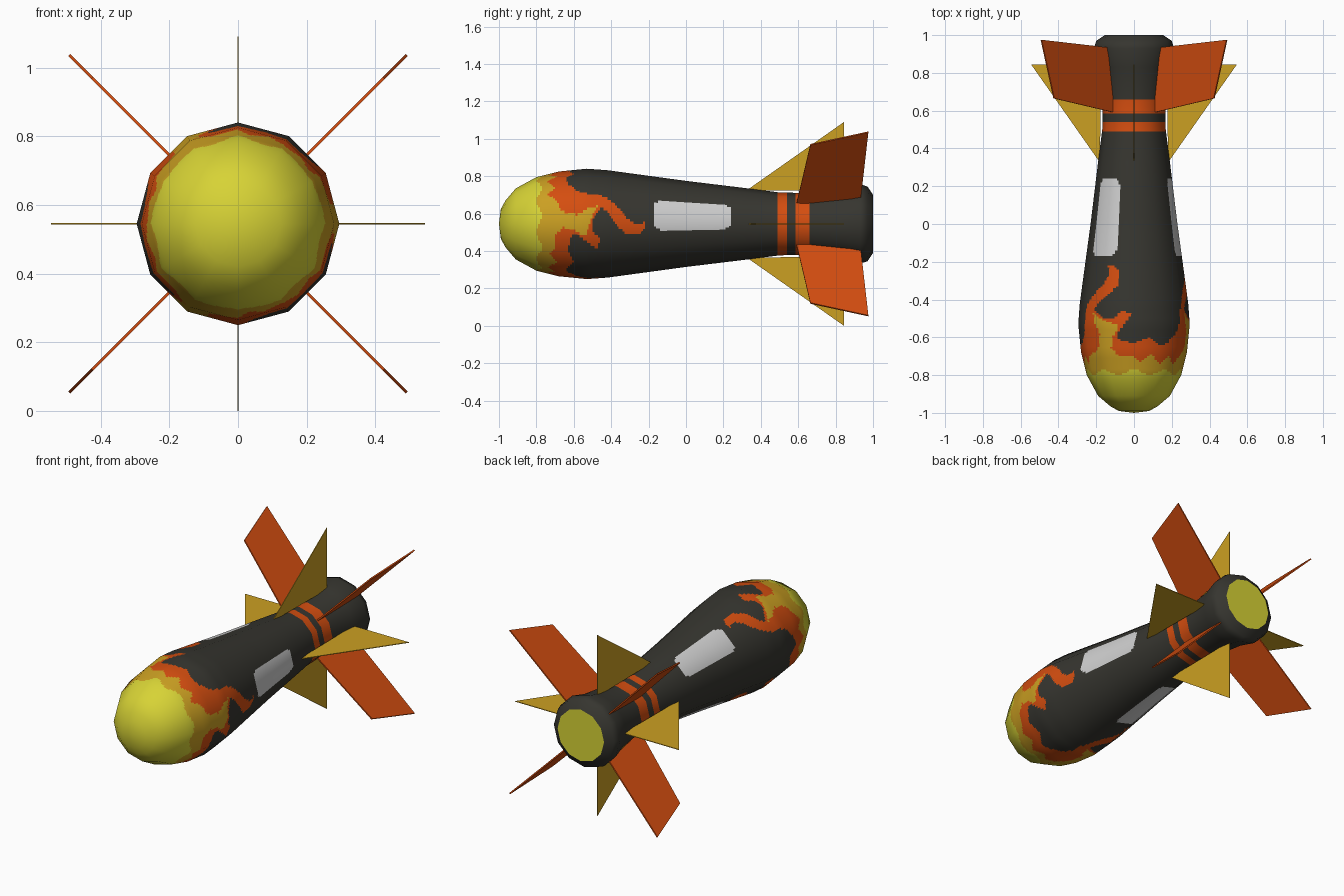
import bpy, bmesh, math
from mathutils import Vector, Matrix

if "Cube" in bpy.data.objects:
    bpy.data.objects.remove(bpy.data.objects["Cube"])

CZ = 0.545      # height of the long axis
SIDES, SUB = 12, 10


def material(name, rgb):
    m = bpy.data.materials.new(name)
    m.diffuse_color = (*rgb, 1)
    m.use_nodes = True
    m.node_tree.nodes["Principled BSDF"].inputs["Base Color"].default_value = m.diffuse_color
    return m


charcoal = material("charcoal", (0.037, 0.036, 0.029))
yellow = material("nose_yellow", (0.68, 0.65, 0.036))
gold = material("gold", (0.60, 0.35, 0.016))
orange = material("flame_orange", (0.66, 0.075, 0.005))
white = material("pale_grey", (0.62, 0.62, 0.62))

# Body profile: (y, radius)
PROFILE = [(-1, 0), (-.99, .08), (-.965, .125), (-.91, .19), (-.8, .25), (-.68, .28),
           (-.53, .295), (-.42, .287), (0, .23), (.33, .19), (.5, .168), (.65, .165),
           (.83, .185), (.93, .212), (.97, .2), (1, .155)]

# One flame tongue, repeated three times around: (angle in degrees, y)
FLAME = [(60, -.64), (50, -.63), (44, -.60), (38, -.58), (34, -.52), (32, -.45), (26, -.40),
         (18, -.36), (8, -.32), (2, -.29), (-1, -.26), (2, -.22), (-5, -.225), (-12, -.25),
         (-11, -.33), (3, -.385), (15, -.42), (18, -.46), (5, -.50), (-7, -.50), (-17, -.46),
         (-28, -.47), (-19, -.535), (-10, -.59), (-16, -.62), (-30, -.63), (-47, -.60),
         (-60, -.64), (-60, -.9), (60, -.9)]
CORE = [(60, -.74), (45, -.70), (38, -.74), (28, -.70), (14, -.66), (10, -.58), (18, -.52),
        (20, -.47), (10, -.50), (-2, -.52), (-14, -.54), (-6, -.60), (-4, -.66), (-14, -.70),
        (-30, -.70), (-38, -.73), (-50, -.69), (-60, -.74), (-60, -.9), (60, -.9)]


def radius(y):
    for (y0, r0), (y1, r1) in zip(PROFILE, PROFILE[1:]):
        if y <= y1:
            return r0 + (r1 - r0) * (y - y0) / (y1 - y0)
    return PROFILE[-1][1]


def inside(poly, a, y):
    hit = False
    for (a0, y0), (a1, y1) in zip(poly, poly[1:] + poly[:1]):
        if (y0 > y) != (y1 > y) and a < (a1 - a0) * (y - y0) / (y1 - y0) + a0:
            hit = not hit
    return hit


def paint(a, y):
    """Material slot on the body at angle a (degrees) and position y."""
    a = (a + 60) % 120 - 60
    if y < -.785 + .015 * math.sin(math.radians(a * 9)):
        return 1
    if y < -.2:
        return 2 if inside(CORE, a, y) else 3 if inside(FLAME, a, y) else 0
    if abs((a - 11) / 20) ** 6 + abs((y - .035) / .207) ** 6 < 1:
        return 4
    return 3 if .49 < y < .54 or .585 < y < .66 else 0


def finish(name, bm, mats):
    me = bpy.data.meshes.new(name)
    bm.to_mesh(me)
    bm.free()
    for m in mats:
        me.materials.append(m)
    ob = bpy.data.objects.new(name, me)
    bpy.context.collection.objects.link(ob)
    return ob


# Twelve-sided body, finely cut where the painted shapes lie
corners = [Vector((math.cos(math.tau * i / SIDES), 0, math.sin(math.tau * i / SIDES)))
           for i in range(SIDES)]
outline = [corners[i].lerp(corners[(i + 1) % SIDES], j / SUB)
           for i in range(SIDES) for j in range(SUB)]
ys = {round(p[0], 3) for p in PROFILE[1:]} | {.49, .54, .585, .66}
ys |= {round(-.82 + .01 * i, 3) for i in range(108)}
ys = sorted(ys)
bm = bmesh.new()
normals = []
n = len(outline)
rings = []
for y in ys:
    r = radius(y)
    d = .03
    lo, hi = max(-1, y - d), min(1, y + d)
    slope = (radius(hi) - radius(lo)) / (hi - lo)
    ring = []
    for p in outline:
        ring.append(bm.verts.new((p.x * r, y, p.z * r + CZ)))
        normals.append(Vector((p.x, -slope, p.z)).normalized())
    rings.append(ring)
for k in range(len(ys) - 1):
    for i in range(n):
        j = (i + 1) % n
        f = bm.faces.new((rings[k][i], rings[k + 1][i], rings[k + 1][j], rings[k][j]))
        mid = outline[i] + outline[j]
        f.material_index = paint(math.degrees(math.atan2(mid.z, mid.x)), (ys[k] + ys[k + 1]) / 2)
# Nose tip
tip = bm.verts.new((0, -1, CZ))
normals.append(Vector((0, -1, 0)))
for i in range(n):
    bm.faces.new((tip, rings[0][i], rings[0][(i + 1) % n])).material_index = 1
for f in bm.faces:
    f.smooth = True
bmesh.ops.recalc_face_normals(bm, faces=bm.faces)
body = finish("body", bm, [charcoal, yellow, gold, orange, white])
if sum(p.normal.dot(p.center - Vector((0, p.center.y, CZ))) for p in body.data.polygons) < 0:
    body.data.flip_normals()
body.data.normals_split_custom_set_from_vertices(normals)

# Flat yellow tail cap
bm = bmesh.new()
bm.faces.new([bm.verts.new((c.x * .155, 1, c.z * .155 + CZ)) for c in corners])
bm.normal_update()
for f in bm.faces:
    if f.normal.y < 0:
        f.normal_flip()
finish("tail_cap", bm, [yellow])


def fin(name, shape, angle, thick, mat):
    """Thin plate from (radius, y) points, turned about the long axis."""
    bm = bmesh.new()
    layers = [[bm.verts.new((r, y, s * thick / 2)) for r, y in shape] for s in (-1, 1)]
    bm.faces.new(layers[0])
    bm.faces.new(layers[1])
    m = len(shape)
    for i in range(m):
        j = (i + 1) % m
        bm.faces.new((layers[0][i], layers[0][j], layers[1][j], layers[1][i]))
    bmesh.ops.recalc_face_normals(bm, faces=bm.faces)
    turn = Matrix.Rotation(math.radians(-angle), 4, 'Y')
    bm.transform(Matrix.Translation((0, 0, CZ)) @ turn)
    finish(name, bm, [mat])


# Four triangular gold fins and four swept orange fins
for i in range(4):
    fin(f"gold_fin_{i + 1}", [(.18, .325), (.545, .845), (.175, .845)], 90 * i, .004, gold)
    fin(f"orange_fin_{i + 1}", [(.15, .59), (.6, .665), (.695, .975), (.2, .935)],
        45 + 90 * i, .008, orange)
